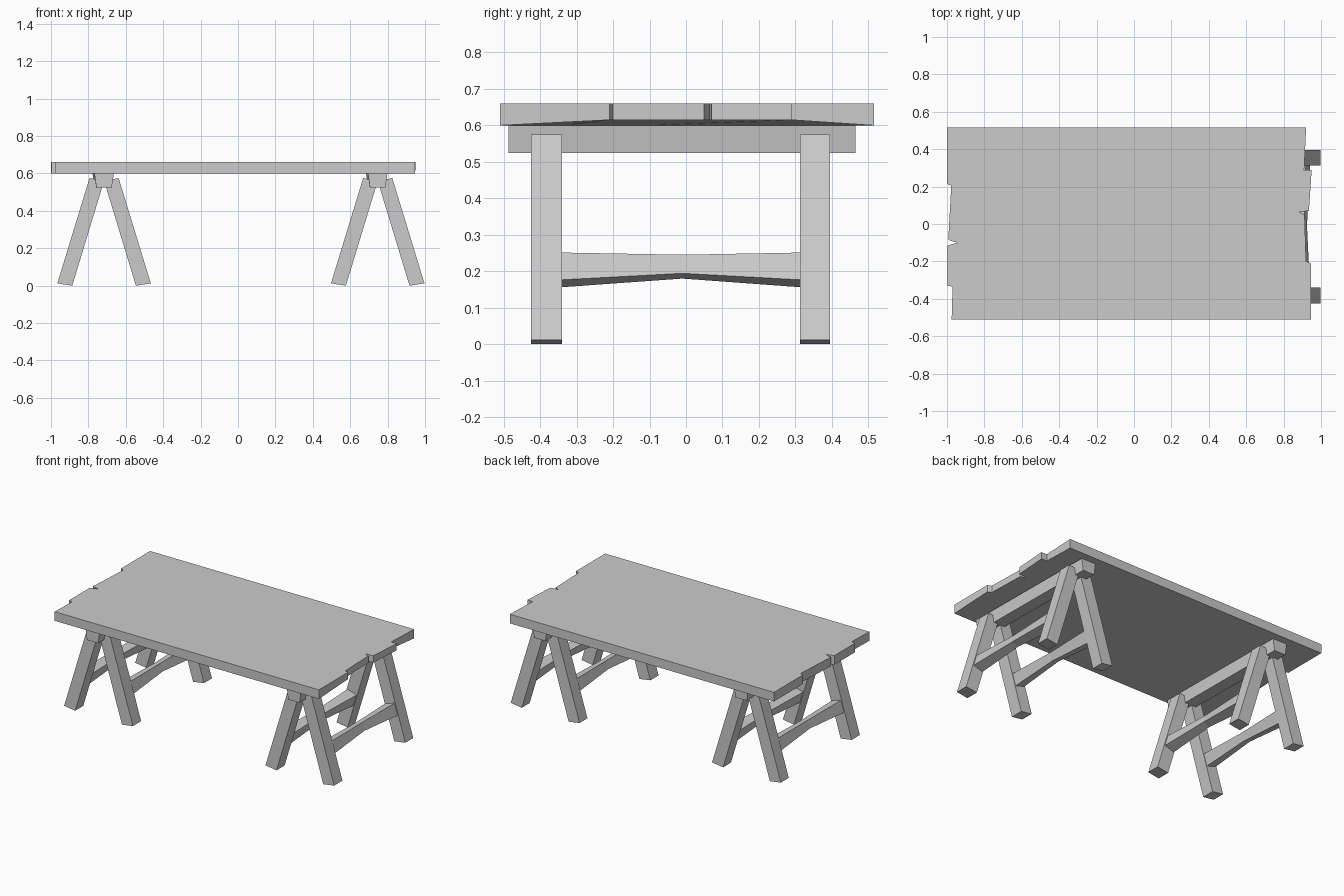
import bpy
import bmesh

cube = bpy.data.objects.get("Cube")
if cube:
    bpy.data.objects.remove(cube, do_unlink=True)

grey = bpy.data.materials.new("plain grey")
grey.use_nodes = True
colour = (0.6, 0.6, 0.6, 1)
grey.diffuse_color = colour
grey.node_tree.nodes["Principled BSDF"].inputs["Base Color"].default_value = colour


def loft(name, rings):
    """Skin a closed solid through rings of equal point count."""
    bm = bmesh.new()
    loops = [[bm.verts.new(p) for p in ring] for ring in rings]
    n = len(loops[0])
    for a, b in zip(loops, loops[1:]):
        for i in range(n):
            j = (i + 1) % n
            bm.faces.new((a[i], a[j], b[j], b[i]))
    bm.faces.new(loops[0])
    bm.faces.new(loops[-1])
    bmesh.ops.recalc_face_normals(bm, faces=bm.faces)
    mesh = bpy.data.meshes.new(name)
    bm.to_mesh(mesh)
    bm.free()
    mesh.materials.append(grey)
    obj = bpy.data.objects.new(name, mesh)
    bpy.context.collection.objects.link(obj)
    return obj


# Tabletop: chipped ends, with the underside lifted along the right end
right_end = [(0.945, -0.51), (0.945, -0.21), (0.92, -0.2), (0.912, 0.05),
             (0.88, 0.065), (0.935, 0.07), (0.95, 0.29), (0.91, 0.29), (0.92, 0.515)]
left_end = [(-1, 0.515), (-1, 0.215), (-0.977, 0.205), (-0.993, -0.085),
            (-0.945, -0.1), (-0.997, -0.115), (-0.997, -0.33), (-0.97, -0.335), (-0.975, -0.51)]
outline = right_end + left_end
inner = right_end[1:-1]
loft("tabletop", [
    [(x, y, 0.615 if (x, y) in inner else 0.6) for x, y in outline],
    [(x, y, 0.66) for x, y in outline]])


def leg(name, cx, side, y0, y1):
    """Splayed leg, cut nearly square to its length."""
    rings = []
    for outer, inner_x, z_out, z_in in ((0.25, 0.17, 0.012, 0), (0.078, 0.0, 0.575, 0.56)):
        xo, xi = cx + side * outer, cx + side * inner_x
        rings.append([(xo, y0, z_out), (xi, y0, z_in), (xi, y1, z_in), (xo, y1, z_out)])
    loft(name, rings)


def stretcher(name, cx, side):
    """Rail between two legs, waisted in the middle."""
    rings = []
    for y, half, low, high in ((-0.345, 0.034, 0.166, 0.241),
                               (-0.01, 0.024, 0.187, 0.238),
                               (0.318, 0.034, 0.166, 0.241)):
        ring = []
        for s, z in ((1, low), (1, high), (-1, high), (-1, low)):
            middle = 0.21 - 0.3 * z
            ring.append((cx + side * (middle + s * half), y, z + s * half * 0.3))
        rings.append(ring)
    loft(name, rings)


# Two trestles
for label, cx in (("left", 0.747), ("right", -0.716)):
    loft(label + "_trestle_beam", [
        [(cx - 0.052 - d, y, 0.6), (cx + 0.052 - d, y, 0.6),
         (cx + 0.041 - d, y, 0.524), (cx - 0.041 - d, y, 0.524)]
        for y, d in ((-0.487, 0), (0.465, 0.01))])
    for part, side in (("left", 1), ("right", -1)):
        leg(f"{label}_trestle_front_{part}_leg", cx, side, -0.425, -0.34)
        leg(f"{label}_trestle_back_{part}_leg", cx, side, 0.313, 0.395)
        stretcher(f"{label}_trestle_{part}_stretcher", cx, side)
